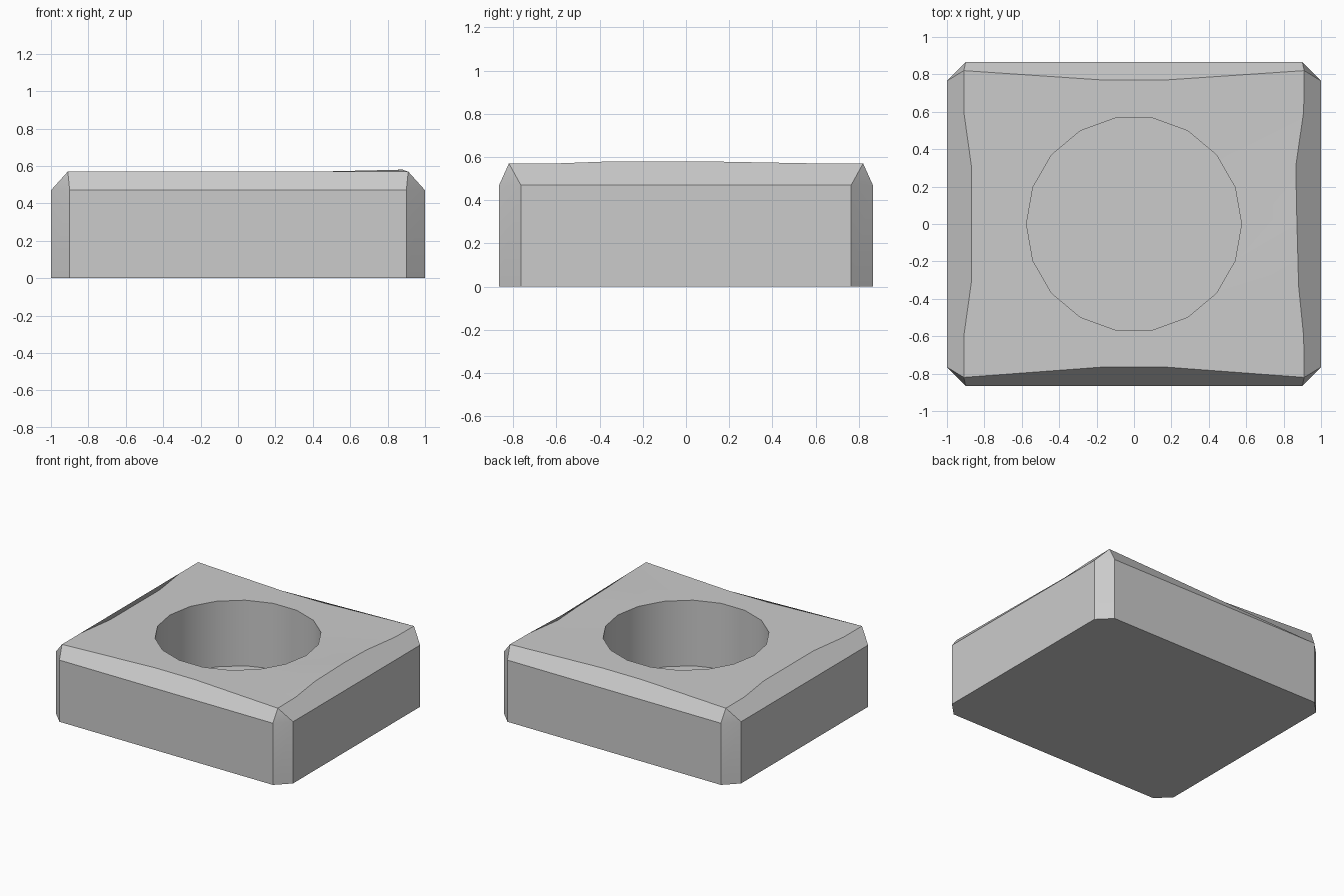
import bpy, bmesh, math

if "Cube" in bpy.data.objects:
    bpy.data.objects.remove(bpy.data.objects["Cube"])

X, Y, C = 1.0, 0.865, 0.10       # half sizes and corner chamfer
Z_RIM, Z_TOP, Z_FLOOR = 0.47, 0.57, 0.07

bm = bmesh.new()

def ring(points):
    return [bm.verts.new(p) for p in points]

def wall(low, high):
    n = len(low)
    for i in range(n):
        j = (i + 1) % n
        bm.faces.new((low[i], low[j], high[j], high[i]))

# Chamfered body, counter-clockwise from the front left
plan = [(-X + C, -Y), (X - C, -Y), (X, -Y + C), (X, Y - C),
        (X - C, Y), (-X + C, Y), (-X, Y - C), (-X, -Y + C)]
base = ring([(x, y, 0) for x, y in plan])
rim = ring([(x, y, Z_RIM) for x, y in plan])
bm.faces.new(base[::-1])
wall(base, rim)

# Worn top edges: each chain runs from one top corner to the next
corners = ring([(x, y, Z_TOP) for x, y in
                [(-.91, -.82), (.91, -.82), (.91, .82), (-.91, .82)]])
chains = [
    [(-.17, -.765, Z_TOP), (.17, -.765, Z_TOP)],
    [(.907, -.6, Z_TOP), (.88, -.33, .58), (.87, .05, .58),
     (.865, .31, Z_TOP), (.907, .6, Z_TOP)],
    [(.17, .77, Z_TOP), (-.17, .77, Z_TOP)],
    [(-.91, .6, Z_TOP), (-.868, .3, Z_TOP), (-.868, -.3, Z_TOP), (-.91, -.6, Z_TOP)],
]
outline = []
for i, chain in enumerate(chains):
    a, b = corners[i], corners[(i + 1) % 4]
    mid = ring(chain)
    outline += [a] + mid
    lo, hi = rim[2 * i], rim[2 * i + 1]
    bm.faces.new([lo, hi, b] + mid[::-1] + [a])          # sloped edge
    bm.faces.new([hi, rim[(2 * i + 2) % 8], b])          # corner facet

# Round blind recess
N = 18
circle = [(.575 * math.cos(2 * math.pi * k / N),
           .575 * math.sin(2 * math.pi * k / N)) for k in range(N)]
mouth = ring([(x, y, Z_TOP) for x, y in circle])
floor = ring([(x, y, Z_FLOOR) for x, y in circle])
wall(mouth, floor)
bm.faces.new(floor)

# Top face between the outline and the recess
edges = []
for loop in (outline, mouth):
    for i, v in enumerate(loop):
        w = loop[(i + 1) % len(loop)]
        edges.append(bm.edges.get((v, w)) or bm.edges.new((v, w)))
bmesh.ops.triangle_fill(bm, edges=edges, use_beauty=True, normal=(0, 0, 1))
bmesh.ops.recalc_face_normals(bm, faces=bm.faces)

mesh = bpy.data.meshes.new("stone_block")
bm.to_mesh(mesh)
bm.free()
block = bpy.data.objects.new("stone_block", mesh)
bpy.context.collection.objects.link(block)
bpy.context.view_layer.objects.active = block
block.select_set(True)
bpy.ops.object.shade_smooth_by_angle(angle=math.radians(25))
